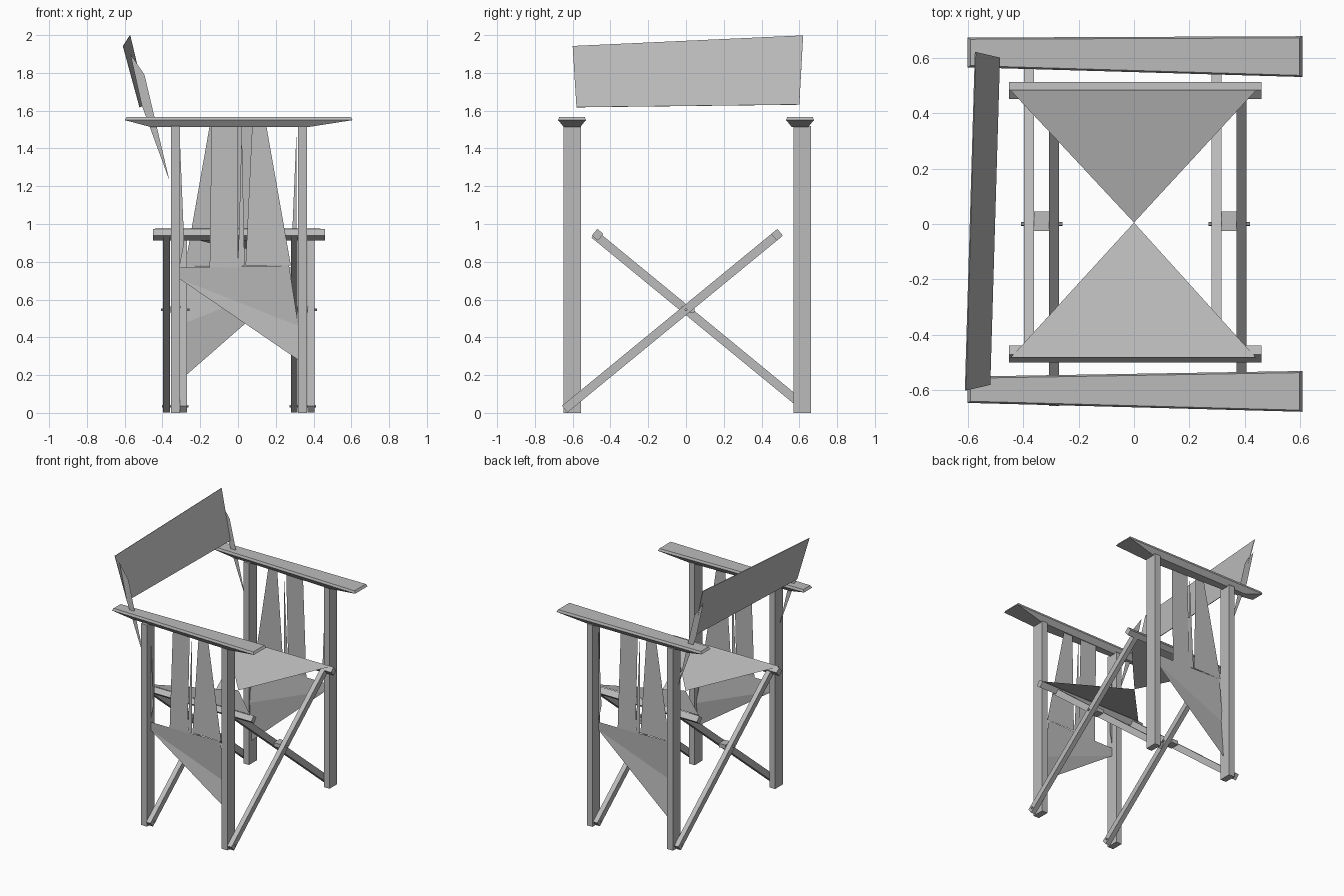
import bpy, bmesh
from math import atan2, hypot
from mathutils import Matrix, Vector

cube = bpy.data.objects.get("Cube")
if cube:
    bpy.data.objects.remove(cube)

grey = bpy.data.materials.new("plain_grey")
grey.use_nodes = True
grey.diffuse_color = (0.5, 0.5, 0.5, 1)
grey.node_tree.nodes["Principled BSDF"].inputs["Base Color"].default_value = (0.5, 0.5, 0.5, 1)


def finish(name, bm):
    mesh = bpy.data.meshes.new(name)
    bm.to_mesh(mesh)
    bm.free()
    mesh.materials.append(grey)
    obj = bpy.data.objects.new(name, mesh)
    bpy.context.collection.objects.link(obj)
    return obj


def box(name, center, size, tilt=0):
    """Box turned about the x axis."""
    bm = bmesh.new()
    m = (Matrix.Translation(center) @ Matrix.Rotation(tilt, 4, 'X')
         @ Matrix.Diagonal((*size, 1)))
    bmesh.ops.create_cube(bm, size=1, matrix=m)
    return finish(name, bm)


def sheet(name, polygons, turn=1):
    """Thin cloth made of flat polygons; turn=-1 spins it half a turn."""
    bm = bmesh.new()
    for poly in polygons:
        bm.faces.new([bm.verts.new((x * turn, y * turn, z)) for x, y, z in poly])
    bmesh.ops.remove_doubles(bm, verts=bm.verts, dist=0.0005)
    return finish(name, bm)


def pin(name, center, radius, length):
    """Small six-sided pin along x."""
    bm = bmesh.new()
    m = Matrix.Translation(center) @ Matrix.Rotation(atan2(1, 0), 4, 'Y')
    bmesh.ops.create_cone(bm, segments=6, radius1=radius, radius2=radius,
                          depth=length, cap_ends=True, matrix=m)
    return finish(name, bm)


# Upright posts
for side, y in (("right", -0.602), ("left", 0.615)):
    for end, x in (("back", -0.33), ("front", 0.341)):
        box(f"{side}_{end}_post", (x, y, 0.76), (0.048, 0.092, 1.52))

# Armrests: wide flat top, bevelled underside, narrower towards the back
for side, s, inner, outer in (("right", -1, 0.55, 0.645), ("left", 1, 0.565, 0.672)):
    bm = bmesh.new()
    rings = []
    for z, back, front, inset in ((1.513, -0.46, 0.37, 0.03), (1.55, -0.6, 0.607, 0),
                                  (1.567, -0.59, 0.597, 0.006)):
        outline = ((back, inner + inset), (front, 0.53 + inset),
                   (front, 0.677 - inset), (back, outer - inset))
        rings.append([bm.verts.new((x, y * s, z)) for x, y in outline])
    for low, high in zip(rings, rings[1:]):
        for i in range(4):
            j = (i + 1) % 4
            bm.faces.new((low[i], low[j], high[j], high[i]))
    bm.faces.new(rings[0])
    bm.faces.new(rings[-1])
    bmesh.ops.recalc_face_normals(bm, faces=bm.faces)
    finish(f"{side}_armrest", bm)

# Crossed legs, seat rails and foot pins
foot, top = Vector((0, -0.642, 0.02)), Vector((0, 0.485, 0.945))
span = top - foot
mid = (foot + top) / 2
angle = atan2(span.z, span.y)
for side, s, places, rail_y in (("right", 1, (-0.288, 0.387), 0.482),
                                ("left", -1, (-0.378, 0.298), -0.468)):
    for i, x in enumerate(places):
        box(f"{side}_cross_leg_{i}", (x, mid.y * s, mid.z),
            (0.036, hypot(span.y, span.z), 0.046), angle * s)
        pin(f"{side}_foot_pin_{i}", (x, -0.615 * s, 0.035), 0.008, 0.05)
    box(f"{side}_seat_rail", (0.005, rail_y, 0.943), (0.91, 0.042, 0.046), angle * s)

# Pivots where the legs cross
for side, x in (("back", -0.333), ("front", 0.343)):
    pin(f"{side}_pivot_pin", (x, 0, 0.547), 0.008, 0.15)
    box(f"{side}_pivot_spacer", (x, 0.01, 0.547), (0.055, 0.07, 0.03))

# Seat: two cloth triangles stretched over the rails and meeting at the middle
for side, s in (("right", -1), ("left", 1)):
    sheet(f"{side}_seat_cloth", [[(-0.445, 0.482 * s, 0.976), (0.44, 0.482 * s, 0.976),
                                  (0, 0.005, 0.86)]])

# Side cloth: slanting panel with torn strips rising to the armrest
Y, T = -0.6, -0.575
for side, turn, low in (("right", 1, 0.28), ("left", -1, 0.16)):
    sheet(f"{side}_side_panel", [
        [(-0.31, Y, 0.71), (0.32, Y, low), (0.32, T, 0.46)],
        [(-0.31, Y, 0.71), (0.32, T, 0.46), (0.27, Y, 0.78), (-0.15, Y, 0.77), (-0.31, Y, 0.77)],
    ], turn)
    sheet(f"{side}_side_strips", [
        [(-0.15, Y, 0.77), (0.0, Y, 0.77), (0.0, T, 1.52), (-0.14, T, 1.52)],
        [(0.04, Y, 0.78), (0.28, Y, 0.78), (0.15, T, 1.52), (0.075, T, 1.52)],
        [(0.0, Y, 0.77), (0.035, Y, 0.78), (0.02, T, 1.52)],
        [(-0.31, Y, 1.5), (-0.31, Y, 0.77), (-0.285, Y, 0.9)],
    ], turn)

# Backrest cloth, leaning backwards
back = sheet("backrest_cloth", [[(-0.608, -0.6, 1.942), (-0.52, -0.58, 1.618),
                                 (-0.485, 0.6, 1.632), (-0.572, 0.62, 1.998)]])
solid = back.modifiers.new("thickness", 'SOLIDIFY')
solid.thickness = 0.004
solid.offset = 0

# Tapering backrest supports, thin as paper
for side, y in (("right", -0.598), ("left", 0.608)):
    sheet(f"{side}_backrest_support", [[(-0.57, y, 1.9), (-0.495, y, 1.79),
                                        (-0.363, y, 1.23), (-0.51, y, 1.63)]])
